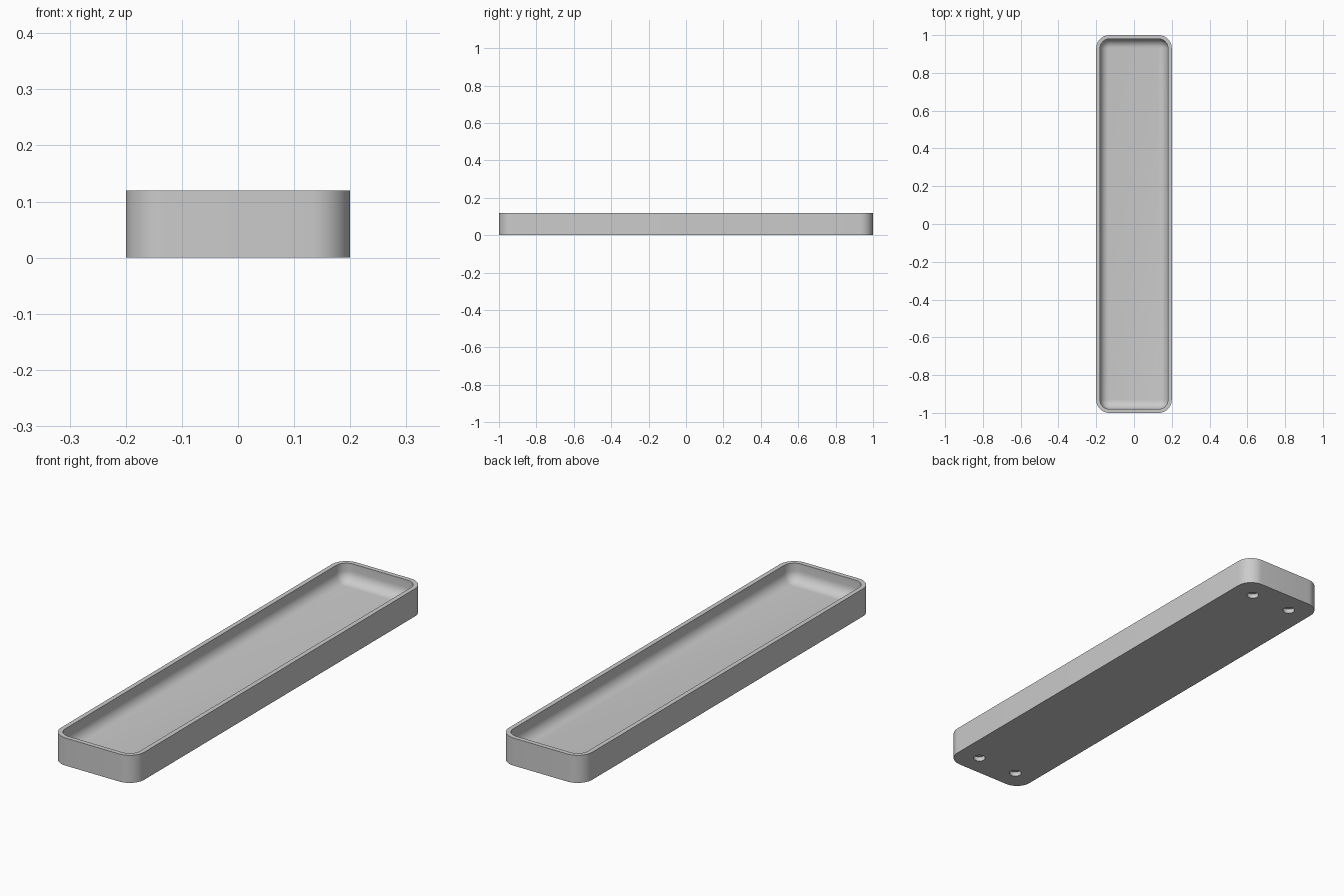
import bpy, bmesh, math

if "Cube" in bpy.data.objects:
    bpy.data.objects.remove(bpy.data.objects["Cube"])

W, L, H = 0.40, 2.00, 0.12      # outer size
WALL, FLOOR = 0.02, 0.04        # wall and floor thickness
R_OUT, FILLET = 0.07, 0.047     # plan corner radius, inner floor fillet
SEG = 10                        # segments per corner

grey = bpy.data.materials.new("light grey")
grey.diffuse_color = (0.6, 0.6, 0.6, 1)
grey.use_nodes = True
grey.node_tree.nodes["Principled BSDF"].inputs["Base Color"].default_value = grey.diffuse_color


def rounded_ring(bm, inset, z):
    """Rounded rectangle of vertices, inset from the outer outline."""
    r = R_OUT - inset
    cx, cy = W / 2 - R_OUT, L / 2 - R_OUT
    ring = []
    for q, (sx, sy) in enumerate([(1, 1), (-1, 1), (-1, -1), (1, -1)]):
        for i in range(SEG + 1):
            a = math.pi / 2 * (q + i / SEG)
            ring.append(bm.verts.new((sx * cx + r * math.cos(a),
                                      sy * cy + r * math.sin(a), z)))
    return ring


# Section from the underside, up the outside, over the rim, down to the floor
section = [(0, 0), (0, H), (WALL, H)]
for i in range(9):
    a = math.pi / 2 * i / 8
    section.append((WALL + FILLET * (1 - math.cos(a)),
                    FLOOR + FILLET * (1 - math.sin(a))))

bm = bmesh.new()
rings = [rounded_ring(bm, d, z) for d, z in section]
for lo, hi in zip(rings, rings[1:]):
    n = len(lo)
    for i in range(n):
        j = (i + 1) % n
        bm.faces.new((lo[i], lo[j], hi[j], hi[i]))
bm.faces.new(list(reversed(rings[0])))
bm.faces.new(rings[-1])
bmesh.ops.recalc_face_normals(bm, faces=bm.faces)
mesh = bpy.data.meshes.new("tray")
bm.to_mesh(mesh)
bm.free()
tray = bpy.data.objects.new("tray", mesh)
bpy.context.collection.objects.link(tray)
mesh.materials.append(grey)

# Four shallow round sockets in the underside
bm = bmesh.new()
for x in (-0.1, 0.1):
    for y in (-0.905, 0.905):
        made = bmesh.ops.create_cone(bm, cap_ends=True, segments=32,
                                     radius1=0.025, radius2=0.025, depth=0.04)
        bmesh.ops.translate(bm, verts=made["verts"], vec=(x, y, 0))
cut_mesh = bpy.data.meshes.new("socket_cutter")
bm.to_mesh(cut_mesh)
bm.free()
cut_mesh.materials.append(grey)
cutter = bpy.data.objects.new("socket_cutter", cut_mesh)
bpy.context.collection.objects.link(cutter)
cutter.hide_render = True

boolean = tray.modifiers.new("sockets", "BOOLEAN")
boolean.operation = "DIFFERENCE"
boolean.solver = "EXACT"
boolean.object = cutter

# Apply the cut, then smooth the curved walls while keeping edges sharp
bpy.context.view_layer.objects.active = tray
tray.select_set(True)
bpy.ops.object.modifier_apply(modifier=boolean.name)
bpy.data.objects.remove(cutter)
bpy.ops.object.shade_smooth_by_angle(angle=math.radians(30))
